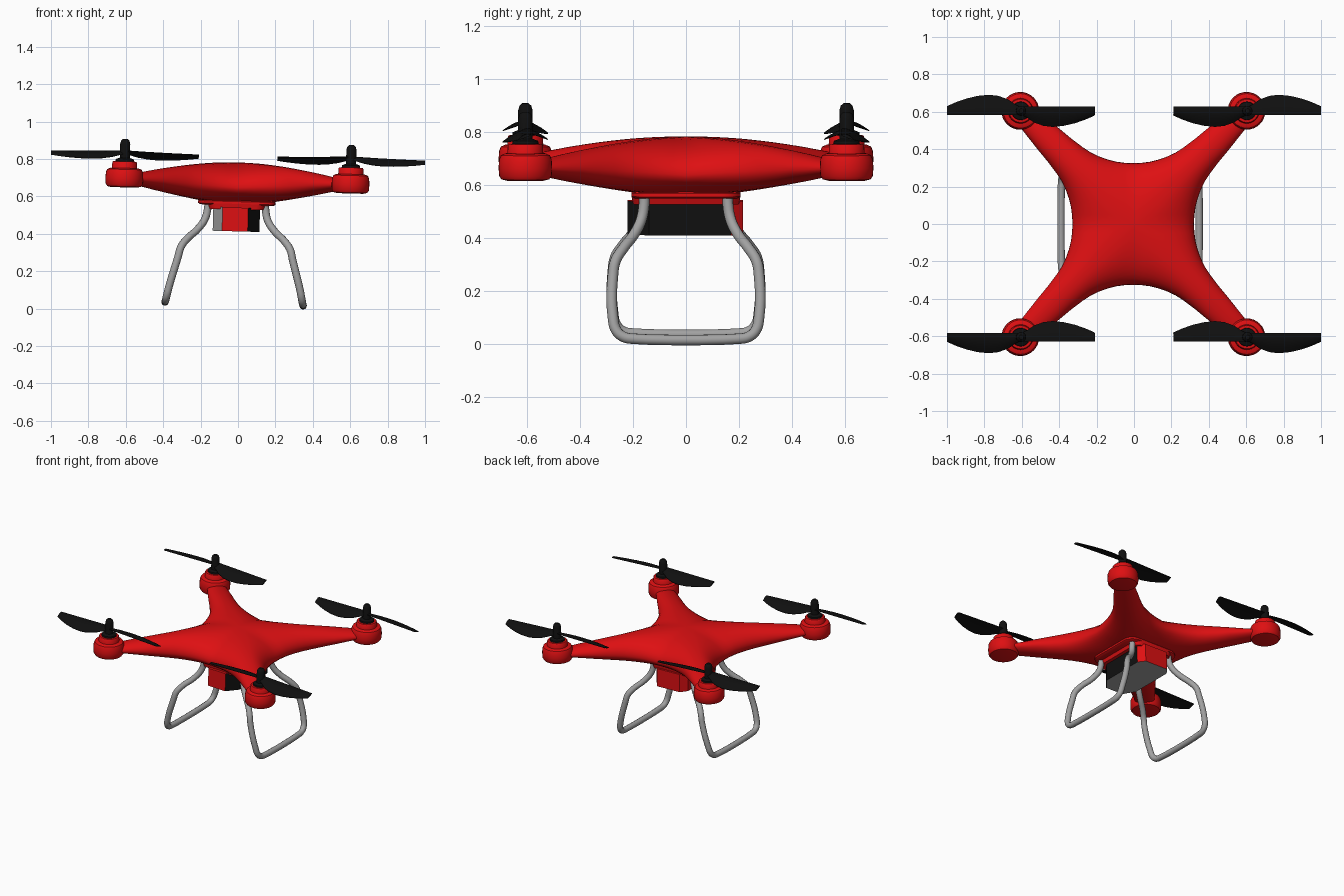
import bpy, bmesh, math
from mathutils import Matrix, Vector

if "Cube" in bpy.data.objects:
    bpy.data.objects.remove(bpy.data.objects["Cube"])

def material(name, rgb):
    m = bpy.data.materials.new(name)
    m.diffuse_color = (*rgb, 1)
    m.use_nodes = True
    m.node_tree.nodes["Principled BSDF"].inputs["Base Color"].default_value = m.diffuse_color
    return m

RED = material("red plastic", (0.73, 0.005, 0.006))
BLACK = material("black plastic", (0.005, 0.005, 0.005))
GREY = material("grey", (0.36, 0.36, 0.36))

# The whole aircraft leans slightly to its right
PIVOT = Vector((0, 0, 0.8))
TILT = Matrix.Translation(PIVOT) @ Matrix.Rotation(0.027, 4, 'Y') @ Matrix.Translation(-PIVOT)

def make(name, bm, mats, mirror=(False, False), angle=40):
    bmesh.ops.remove_doubles(bm, verts=bm.verts, dist=1e-5)
    bmesh.ops.recalc_face_normals(bm, faces=bm.faces)
    me = bpy.data.meshes.new(name)
    bm.to_mesh(me)
    bm.free()
    for m in mats:
        me.materials.append(m)
    me.shade_smooth()
    me.set_sharp_from_angle(angle=math.radians(angle))
    ob = bpy.data.objects.new(name, me)
    bpy.context.collection.objects.link(ob)
    ob.matrix_world = TILT
    if any(mirror):
        mod = ob.modifiers.new("mirror", 'MIRROR')
        mod.use_axis = (*mirror, False)
        mod.use_mirror_merge = False
    return ob

def loft(bm, rings):
    """Skin closed rings of equal length and cap both ends."""
    vs = [[bm.verts.new(p) for p in r] for r in rings]
    for a, b in zip(vs, vs[1:]):
        for i in range(len(a)):
            j = (i + 1) % len(a)
            bm.faces.new((a[i], a[j], b[j], b[i]))
    bm.faces.new(vs[0][::-1])
    bm.faces.new(vs[-1])

def lathe(profile, centre, n=32):
    bm = bmesh.new()
    loft(bm, [[(centre + r * math.cos(2 * math.pi * i / n),
                centre + r * math.sin(2 * math.pi * i / n), z) for i in range(n)]
              for r, z in profile])
    return bm

# Body shell: one octant of cross-sections (edge x, edge y, spine distance), repeated eight times
sections = [(.325, 0, 0), (.327, .045, .08), (.333, .09, .15), (.344, .135, .23), (.36, .18, .3),
            (.382, .227, .37), (.41, .27, .44), (.455, .33, .53), (.505, .39, .62), (.6, .51, .785)]
bm = bmesh.new()
N = 10
for swap in (0, 1):
    for sx in (1, -1):
        for sy in (1, -1):
            for side in (1, -1):
                rows = []
                for ex, ey, r in sections:
                    k = r / 0.72
                    mid = 0.645 + 0.032 * min(k, 1)
                    peak = 0.782 - 0.066 * k ** 1.7 if side > 0 else 0.56 + 0.08 * k ** 1.5
                    s = r / math.sqrt(2)
                    row = []
                    for j in range(N + 1):
                        a = j / N * math.pi / 2
                        u = math.sin(a)
                        x, y = s + (ex - s) * u, s + (ey - s) * u
                        if swap:
                            x, y = y, x
                        c = 0 if j == N else math.cos(a)
                        row.append(bm.verts.new((x * sx, y * sy, mid + (peak - mid) * c)))
                    rows.append(row)
                for a, b in zip(rows, rows[1:]):
                    for j in range(N):
                        bm.faces.new((a[j], a[j + 1], b[j + 1], b[j]))
bmesh.ops.remove_doubles(bm, verts=bm.verts, dist=1e-5)
bmesh.ops.holes_fill(bm, edges=[e for e in bm.edges if e.is_boundary], sides=0)
make("body_shell", bm, [RED], angle=60)

# Belly plate with rounded corners, and the neck below it
def rounded(hx, hy, c, z, n=5):
    pts = []
    for q, (sx, sy) in enumerate(((1, 1), (-1, 1), (-1, -1), (1, -1))):
        for i in range(n + 1):
            a = (q + i / n) * math.pi / 2
            pts.append((sx * (hx - c) + c * math.cos(a), sy * (hy - c) + c * math.sin(a), z))
    return pts

bm = bmesh.new()
loft(bm, [rounded(.195, .195, .07, .553), rounded(.207, .205, .07, .56),
          rounded(.207, .205, .07, .572), rounded(.17, .17, .06, .61)])
make("belly_plate", bm, [RED])
bm = bmesh.new()
loft(bm, [rounded(.15, .2, .05, .53), rounded(.16, .205, .05, .56)])
make("belly_neck", bm, [RED])

# Camera and battery box: chamfered plan, coloured by face direction
plan = [(-.075, -.22), (.062, -.22), (.125, -.14), (.125, .17),
        (.09, .215), (-.09, .215), (-.125, .17), (-.125, -.14)]
bm = bmesh.new()
loft(bm, [[(x, y, z) for x, y in plan] for z in (.413, .54)])
bmesh.ops.recalc_face_normals(bm, faces=bm.faces)
for f in bm.faces:
    n, c = f.normal, f.calc_center_median()
    if n.x > .5 and c.y < .16:
        f.material_index = 1
    elif n.z < -.5 or (-.95 < n.x < -.3 and n.y < -.3):
        f.material_index = 2
make("camera_box", bm, [RED, BLACK, GREY], angle=20)

# Motor pods and collars at the arm ends
C = 0.605
make("motor_pods", lathe([(.07, .632), (.09, .637), (.099, .65), (.101, .68), (.099, .712),
                          (.092, .728), (.075, .735)], C), [RED], (True, True))
make("motor_collars", lathe([(.068, .725), (.066, .765), (.062, .77), (.048, .771)], C),
     [RED], (True, True))

# Propeller hubs
make("propeller_hubs", lathe([(.05, .768), (.048, .782), (.027, .79), (.027, .865),
                              (.022, .882), (.012, .891)], C, 20), [BLACK], (True, True))

# Propeller blades: straight trailing edge, bulged drooping leading edge
stations = [(0, .02), (.03, .035), (.07, .062), (.12, .08), (.17, .086),
            (.23, .08), (.29, .066), (.345, .047), (.395, .025)]
bm = bmesh.new()
for sign in (1, -1):
    rings = []
    for d, bulge in stations:
        chord = bulge + .022
        base = .826 - .012 * d / .395
        upper, lower = [], []
        for j in range(6):
            u = j / 5
            y = -.022 + chord * u
            z = base - .36 * chord * u ** 1.6
            t = .002 + .006 * math.sin(math.pi * u)
            upper.append((C + sign * d, C + sign * y, z + t))
            lower.append((C + sign * d, C + sign * y, z - t * .6))
        rings.append(upper + lower[::-1])
    loft(bm, rings)
make("propeller_blades", bm, [BLACK], (True, True), 50)

# Landing legs: one bent tube per side
half = [(.152, .158, .575), (.155, .158, .53), (.168, .168, .475), (.205, .195, .42),
        (.262, .238, .365), (.293, .266, .32), (.306, .275, .27), (.35, .275, .11),
        (.361, .262, .06), (.366, .235, .037), (.368, .2, .03)]
path = half + [(x, -y, z) for x, y, z in reversed(half)]
cu = bpy.data.curves.new("leg_path", 'CURVE')
cu.dimensions = '3D'
cu.bevel_depth = 0.02
cu.bevel_resolution = 4
cu.use_fill_caps = True
sp = cu.splines.new('BEZIER')
sp.resolution_u = 5
sp.bezier_points.add(len(path) - 1)
for bp, p in zip(sp.bezier_points, path):
    bp.co = p
    bp.handle_left_type = bp.handle_right_type = 'AUTO'
tube = bpy.data.objects.new("leg_tube", cu)
bpy.context.collection.objects.link(tube)
bpy.context.view_layer.update()
me = bpy.data.meshes.new_from_object(tube.evaluated_get(bpy.context.evaluated_depsgraph_get()))
bm = bmesh.new()
bm.from_mesh(me)
bpy.data.objects.remove(tube)
for f in bm.faces:
    f.material_index = 0
make("landing_legs", bm, [GREY], (True, False))
